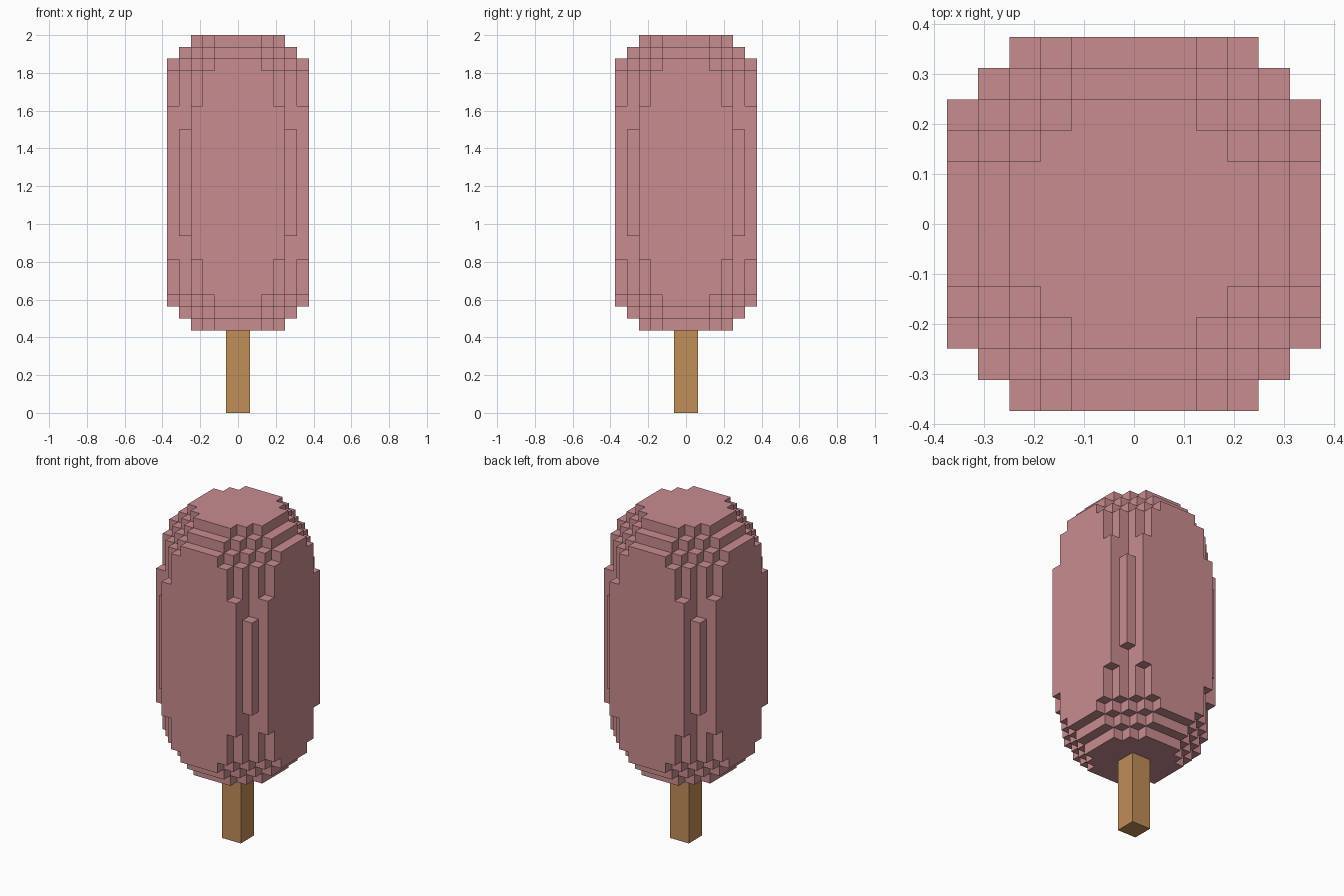
import bpy, bmesh

if "Cube" in bpy.data.objects:
    bpy.data.objects.remove(bpy.data.objects["Cube"])

U = 1 / 16  # size of one voxel


def material(name, rgb):
    m = bpy.data.materials.new(name)
    m.diffuse_color = (*rgb, 1)
    m.use_nodes = True
    m.node_tree.nodes["Principled BSDF"].inputs["Base Color"].default_value = m.diffuse_color
    return m


def add_object(name, bm, mat):
    bmesh.ops.recalc_face_normals(bm, faces=bm.faces)
    me = bpy.data.meshes.new(name)
    bm.to_mesh(me)
    bm.free()
    me.materials.append(mat)
    ob = bpy.data.objects.new(name, me)
    bpy.context.collection.objects.link(ob)
    return ob


pink = material("pink ice", (0.584, 0.262, 0.279))
wood = material("stick wood", (0.533, 0.270, 0.098))

# Layers from the bottom to the middle: (height, radius, diagonal limit, corner bar)
half = [(1, 4, 4, True), (1, 5, 5, True), (1, 6, 6, True),
        (3, 6, 7, True), (2, 6, 8, False)]
layers = half + [(9, 6, 8, True)] + half[::-1]
levels = [7]
for layer in layers:
    levels.append(levels[-1] + layer[0])


def filled(i, j, k):
    """Is the cell at column i, j and layer k part of the ice?"""
    if not 0 <= k < len(layers):
        return False
    _, radius, diagonal, corner = layers[k]
    a, b = (i if i >= 0 else -1 - i), (j if j >= 0 else -1 - j)
    return (a < radius and b < radius and a + b <= diagonal
            and (corner or (a, b) != (4, 4)))


# Ice body: only the outer skin of the stepped layers
bm = bmesh.new()
ring = [(0, 0), (1, 0), (1, 1), (0, 1)]
verts = {}


def vert(p):
    if p not in verts:
        verts[p] = bm.verts.new((p[0] * U, p[1] * U, levels[p[2]] * U))
    return verts[p]


for k in range(len(layers)):
    for i in range(-6, 6):
        for j in range(-6, 6):
            cell = (i, j, k)
            if not filled(*cell):
                continue
            for axis in range(3):
                for side in (0, 1):
                    near = list(cell)
                    near[axis] += 2 * side - 1
                    if filled(*near):
                        continue
                    corners = []
                    for s, t in ring if side else ring[::-1]:
                        p = list(cell)
                        p[axis] += side
                        p[(axis + 1) % 3] += s
                        p[(axis + 2) % 3] += t
                        corners.append(vert(tuple(p)))
                    bm.faces.new(corners)
add_object("ice_body", bm, pink)

# Wooden stick
bm = bmesh.new()
bmesh.ops.create_cube(bm, size=1)
bmesh.ops.scale(bm, vec=(2 * U, 2 * U, 7 * U), verts=bm.verts)
bmesh.ops.translate(bm, vec=(0, 0, 3.5 * U), verts=bm.verts)
add_object("stick", bm, wood)
